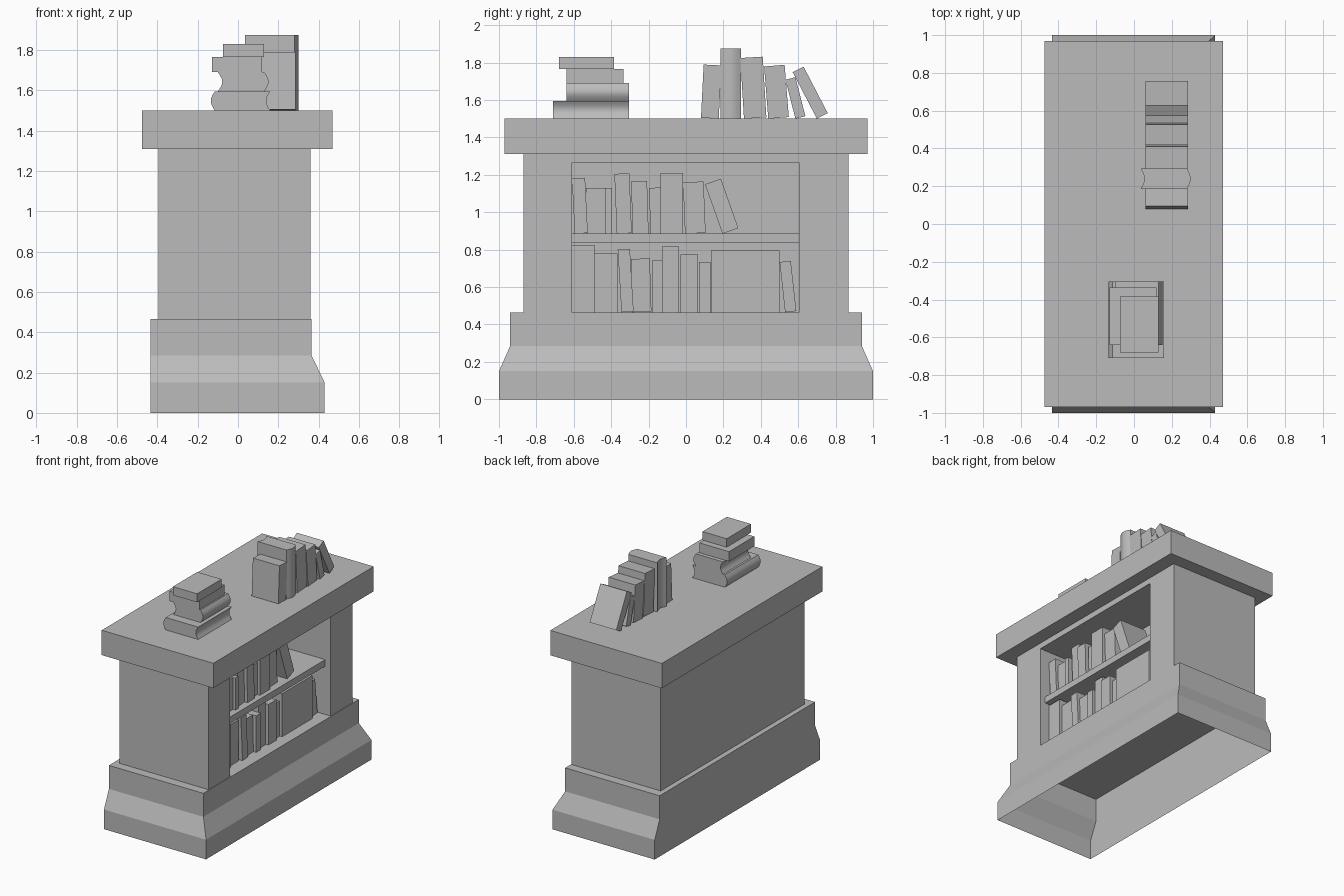
import bpy
import bmesh
import math
from mathutils import Matrix, Vector

old = bpy.data.objects.get("Cube")
if old:
    bpy.data.objects.remove(old, do_unlink=True)

stone = bpy.data.materials.new("plain grey")
stone.use_nodes = True
grey = (0.5, 0.5, 0.5, 1)
stone.diffuse_color = grey
stone.node_tree.nodes["Principled BSDF"].inputs["Base Color"].default_value = grey


def finish(name, bm, smooth=False):
    bmesh.ops.recalc_face_normals(bm, faces=bm.faces)
    mesh = bpy.data.meshes.new(name)
    bm.to_mesh(mesh)
    bm.free()
    mesh.materials.append(stone)
    ob = bpy.data.objects.new(name, mesh)
    bpy.context.collection.objects.link(ob)
    if smooth:
        bpy.ops.object.select_all(action='DESELECT')
        ob.select_set(True)
        bpy.context.view_layer.objects.active = ob
        bpy.ops.object.shade_smooth_by_angle(angle=math.radians(35))
    return ob


def box_mesh(x, y, z):
    bm = bmesh.new()
    bmesh.ops.create_cube(bm, size=1)
    for v in bm.verts:
        v.co = Vector([r[0] if c < 0 else r[1] for c, r in zip(v.co, (x, y, z))])
    return bm


def box(name, x, y, z):
    return finish(name, box_mesh(x, y, z))


def prism(name, profile, axis, low, high, smooth=False):
    """Extrude a flat profile along y or z."""
    bm = bmesh.new()
    place = (lambda u, t: (u, low, t)) if axis == 'y' else (lambda u, t: (u, t, low))
    face = bm.faces.new([bm.verts.new(place(u, t)) for u, t in profile])
    new = bmesh.ops.extrude_face_region(bm, geom=[face])["geom"]
    step = Vector((0, high - low, 0)) if axis == 'y' else Vector((0, 0, high - low))
    bmesh.ops.translate(bm, vec=step, verts=[g for g in new if isinstance(g, bmesh.types.BMVert)])
    return finish(name, bm, smooth)


def spine_profile(u0, u1, t0, t1, bulge):
    """Book section whose two ends bow the same way: round spine, hollow pages."""
    steps = 6
    arc = [(bulge * math.sin(math.pi * i / steps), t0 + (t1 - t0) * i / steps)
           for i in range(steps + 1)]
    return [(u1 + b, t) for b, t in arc] + [(u0 + b, t) for b, t in reversed(arc)]


def book(name, y, width, height, floor, lean=0.0, x=(0.05, 0.28)):
    """Upright book, tipped by an angle; it rests on its lowest corner."""
    bm = box_mesh(x, (0, width), (0, height))
    pivot = Vector((0, 0 if lean <= 0 else width, 0))
    bmesh.ops.rotate(bm, cent=pivot, matrix=Matrix.Rotation(-lean, 3, 'X'), verts=bm.verts)
    bmesh.ops.translate(bm, vec=(0, y, floor), verts=bm.verts)
    return finish(name, bm)


# Plinth: hollow below, flared on three sides, straight at the back
bm = bmesh.new()
rings = []
for z, x, y in ((0, 0.43, 1), (0.15, 0.43, 1), (0.285, 0.365, 0.94), (0.465, 0.365, 0.94)):
    rings.append([bm.verts.new(p) for p in
                  ((-0.435, -y, z), (x, -y, z), (x, y, z), (-0.435, y, z))])
for lower, upper in zip(rings, rings[1:]):
    for i in range(4):
        j = (i + 1) % 4
        bm.faces.new((lower[i], lower[j], upper[j], upper[i]))
bm.faces.new(rings[-1])
finish("plinth", bm)

# Cabinet walls wrapped around the niche, with a lintel and a slab on top
prism("cabinet_walls",
      [(-0.395, -0.87), (0.36, -0.87), (0.36, -0.61), (-0.02, -0.61),
       (-0.02, 0.605), (0.36, 0.605), (0.36, 0.87), (-0.395, 0.87)], 'z', 0.465, 1.265)
box("lintel", (-0.395, 0.36), (-0.87, 0.87), (1.265, 1.31))
box("top_slab", (-0.475, 0.47), (-0.97, 0.97), (1.31, 1.5))
box("shelf", (-0.02, 0.315), (-0.61, 0.605), (0.835, 0.885))

# Rows of books: y, width, height, lean
upper_row = [(-0.595, 0.07, 0.295, -0.05), (-0.535, 0.105, 0.245, 0), (-0.43, 0.035, 0.245, 0),
             (-0.37, 0.08, 0.32, -0.04), (-0.285, 0.085, 0.28, -0.03), (-0.19, 0.06, 0.245, -0.03),
             (-0.135, 0.12, 0.325, 0), (-0.005, 0.11, 0.275, -0.04), (0.195, 0.09, 0.28, -0.34)]
lower_row = [(-0.61, 0.12, 0.36, 0), (-0.49, 0.125, 0.315, 0), (-0.345, 0.065, 0.335, -0.06),
             (-0.285, 0.1, 0.285, -0.03), (-0.18, 0.055, 0.28, 0), (-0.125, 0.085, 0.355, 0),
             (-0.03, 0.095, 0.31, 0), (0.07, 0.06, 0.27, 0), (0.135, 0.365, 0.33, 0),
             (0.53, 0.06, 0.27, -0.11)]
top_row = [(0.08, 0.095, 0.285, 0.05), (0.31, 0.12, 0.325, -0.06), (0.44, 0.11, 0.28, -0.08),
           (0.585, 0.055, 0.215, -0.25), (0.70, 0.065, 0.28, -0.48)]
for label, floor, row in (("upper", 0.885, upper_row), ("lower", 0.465, lower_row),
                          ("top", 1.5, top_row)):
    for i, (y, width, height, lean) in enumerate(row):
        book(f"{label}_book_{i + 1}", y, width, height, floor, lean,
             (0.06, 0.285) if label == "top" else (0.05, 0.28 - 0.02 * (i % 2)))

# Tall round-spined book in the top row
prism("round_spine_book", spine_profile(0.035, 0.28, 0.185, 0.295, 0.02), 'z', 1.5, 1.875, True)

# Stack of lying books
prism("stack_book_1", spine_profile(-0.115, 0.16, 1.5, 1.595, -0.02), 'y', -0.71, -0.305, True)
prism("stack_book_2", spine_profile(-0.1, 0.13, 1.595, 1.69, 0.022), 'y', -0.64, -0.305, True)
box("stack_book_3", (-0.13, 0.12), (-0.64, -0.335), (1.69, 1.765))
box("stack_book_4", (-0.075, 0.13), (-0.68, -0.385), (1.765, 1.83))
